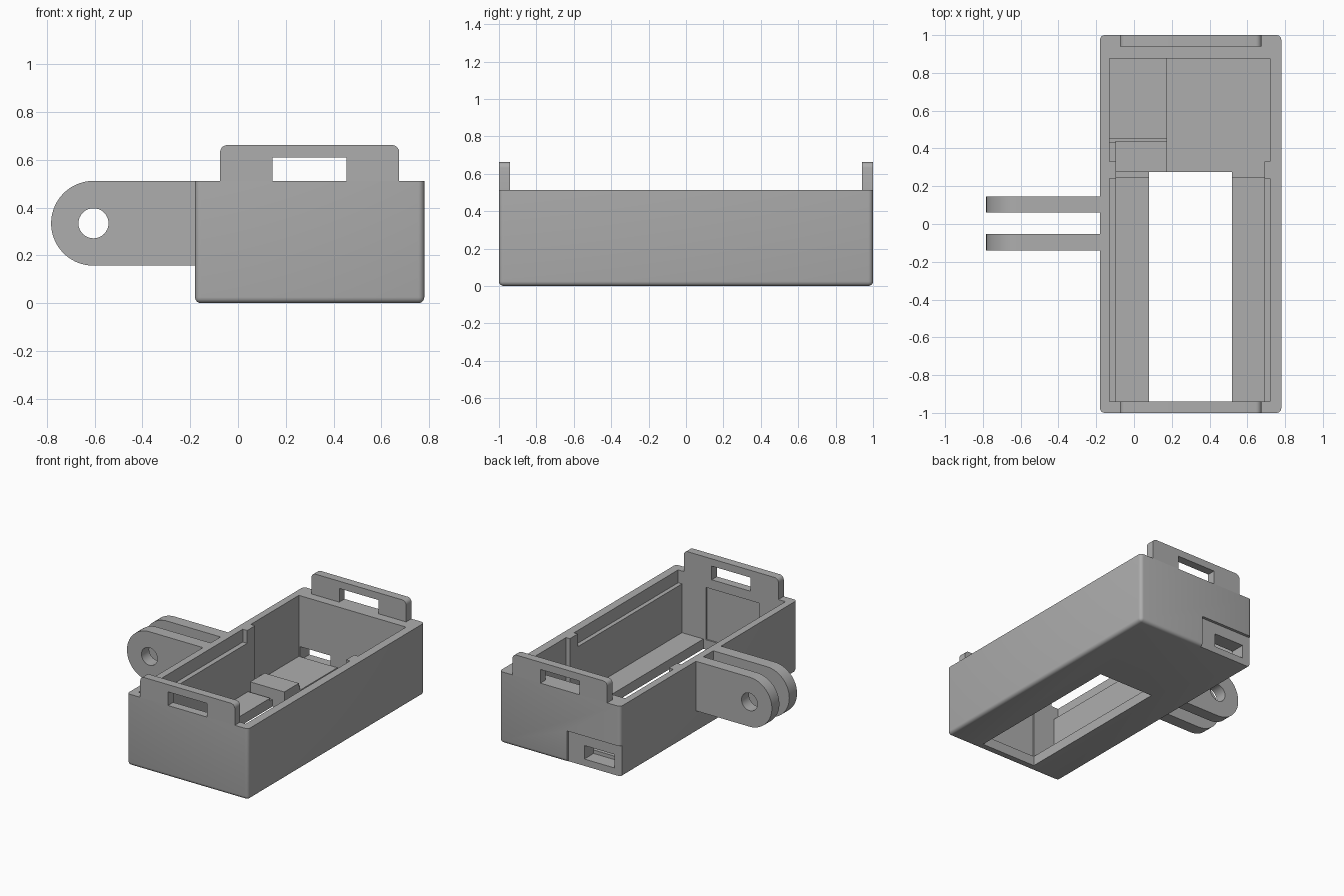
import bpy, bmesh, math

if "Cube" in bpy.data.objects:
    bpy.data.objects.remove(bpy.data.objects["Cube"])

grey = bpy.data.materials.new("mid_grey")
grey.diffuse_color = (0.42, 0.42, 0.42, 1)
grey.use_nodes = True
grey.node_tree.nodes["Principled BSDF"].inputs["Base Color"].default_value = grey.diffuse_color


def finish(name, bm):
    bmesh.ops.recalc_face_normals(bm, faces=bm.faces)
    me = bpy.data.meshes.new(name)
    bm.to_mesh(me)
    bm.free()
    me.materials.append(grey)
    ob = bpy.data.objects.new(name, me)
    bpy.context.collection.objects.link(ob)
    return ob


def block(name, x, y, z, bevel=0):
    """Box from ranges; bevel rounds the upright and bottom edges."""
    bm = bmesh.new()
    bmesh.ops.create_cube(bm, size=1)
    for v in bm.verts:
        v.co = [r[0] if c < 0 else r[1] for c, r in zip(v.co, (x, y, z))]
    if bevel:
        edges = [e for e in bm.edges if min(v.co.z for v in e.verts) < z[0] + 1e-5]
        bmesh.ops.bevel(bm, geom=edges, offset=bevel, segments=4, profile=0.5, affect='EDGES')
    return finish(name, bm)


def extrude(name, pts, y0, y1):
    """Extrude an x-z outline along y."""
    bm = bmesh.new()
    f = bm.faces.new([bm.verts.new((px, y0, pz)) for px, pz in pts])
    r = bmesh.ops.extrude_face_region(bm, geom=[f])
    for v in r["geom"]:
        if isinstance(v, bmesh.types.BMVert):
            v.co.y = y1
    return finish(name, bm)


def arc(cx, cz, r, a0, a1, n):
    return [(cx + r * math.cos(math.radians(a0 + (a1 - a0) * i / n)),
             cz + r * math.sin(math.radians(a0 + (a1 - a0) * i / n))) for i in range(n + 1)]


def cut(ob, cutters):
    for c in cutters:
        m = ob.modifiers.new("cut", 'BOOLEAN')
        m.operation, m.solver, m.object = 'DIFFERENCE', 'EXACT', c
    dg = bpy.context.evaluated_depsgraph_get()
    me = bpy.data.meshes.new_from_object(ob.evaluated_get(dg))
    ob.modifiers.clear()
    ob.data = me
    for c in cutters:
        bpy.data.objects.remove(c)


def smooth(ob):
    bpy.ops.object.select_all(action='DESELECT')
    ob.select_set(True)
    bpy.context.view_layer.objects.active = ob
    bpy.ops.object.shade_smooth_by_angle(angle=math.radians(30))


# Case shell with cavity, side ledges, floor opening and port recess
case = block("case_shell", (-0.18, 0.78), (-1, 1), (0, 0.512), 0.025)
cut(case, [block("cutter", *r) for r in (
    ((-0.095, 0.69), (-0.94, 0.27), (0.07, 1)),      # front cavity
    ((-0.095, 0.69), (0.25, 0.34), (0.05, 1)),       # between the posts
    ((-0.13, 0.72), (0.33, 0.875), (0.05, 1)),       # rear cavity
    ((-0.13, 0.72), (-0.94, 0.24), (0.42, 1)),       # side ledges
    ((0.08, 0.52), (-0.94, 0.275), (-1, 1)),         # floor opening
    ((0.08, 0.50), (-0.95, -0.9), (0.07, 0.445)),    # front wall recess
    ((-0.4, 0.245), (0.98, 1.2), (-0.2, 0.226)),     # port panel recess
    ((-0.12, 0.12), (0.8, 1.2), (0.05, 0.147)),      # port window
)])
smooth(case)

# Board platform and stop block on the rear floor
block("board_platform", (-0.13, 0.175), (0.33, 0.875), (0.04, 0.075))
block("board_stop_step", (-0.13, 0.175), (0.43, 0.455), (0.04, 0.105))
block("board_stop", (-0.097, 0.175), (0.275, 0.44), (0.04, 0.13))

# Slotted end tabs
tab = ([(0.145, 0.512), (0.145, 0.61), (0.455, 0.61), (0.455, 0.512), (0.675, 0.512)]
       + arc(0.645, 0.632, 0.03, 0, 90, 5) + arc(-0.045, 0.632, 0.03, 90, 180, 5)
       + [(-0.075, 0.512)])
for name, y0, y1 in (("front_tab", -1, -0.94), ("rear_tab", 0.94, 1)):
    smooth(extrude(name, tab, y0, y1))

# Pair of mounting ears with pivot holes
ear = [(-0.17, 0.157), (-0.17, 0.512)] + arc(-0.605, 0.3345, 0.1775, 90, 270, 28)
for name, y0, y1 in (("front_ear", -0.14, -0.052), ("rear_ear", 0.06, 0.145)):
    ob = extrude(name, ear, y0, y1)
    cut(ob, [extrude("cutter", arc(-0.605, 0.3345, 0.063, 0, 348.75, 31), y0 - 0.1, y1 + 0.1)])
    smooth(ob)
